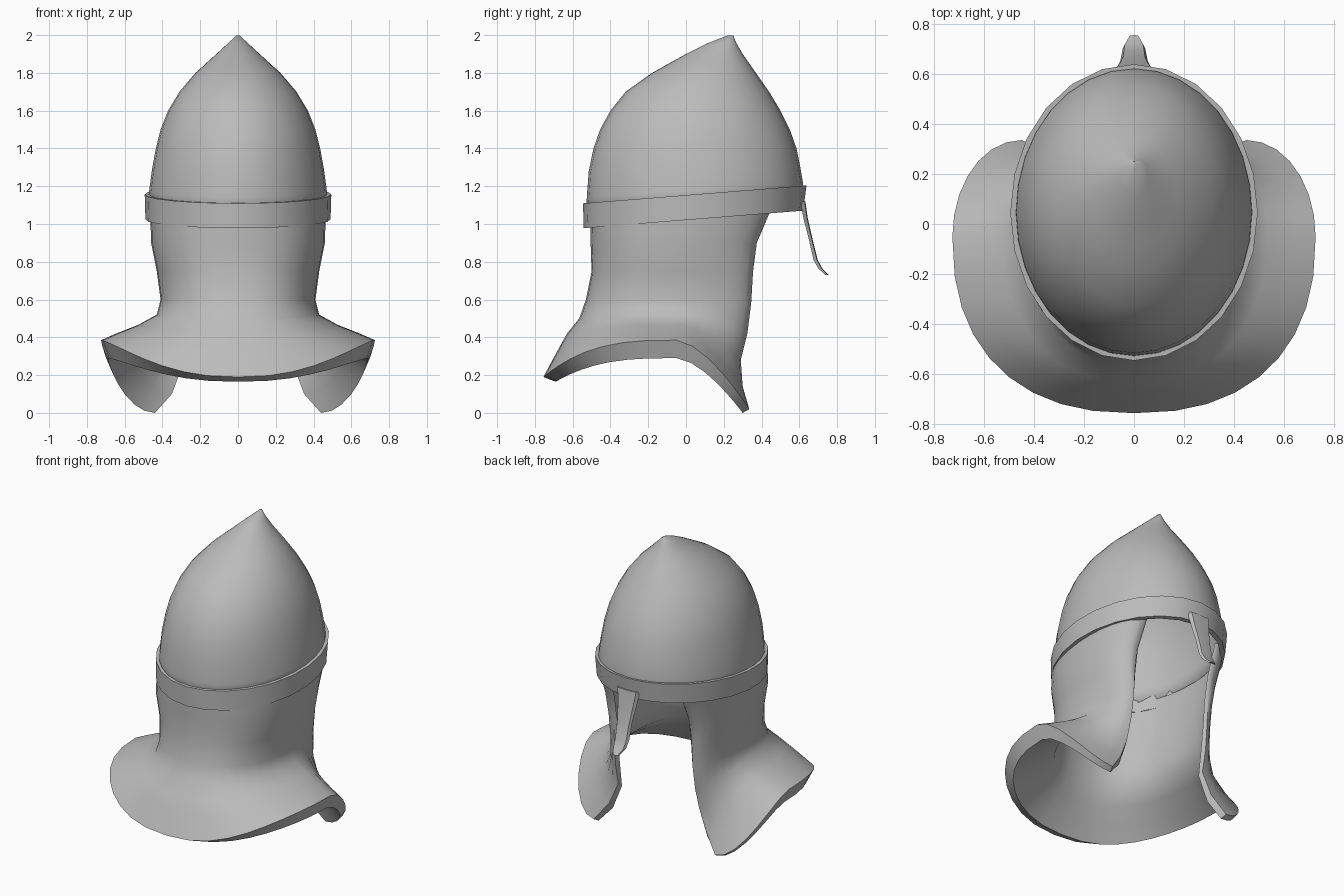
import bpy, bmesh, math

steel = bpy.data.materials.new("grey_steel")
steel.diffuse_color = (0.5, 0.5, 0.5, 1)


def make(name, rings, closed=True, caps=(), angle=40):
    """Skin a list of equal-length point rings; caps are extra index quads."""
    n = len(rings[0])
    verts = [p for r in rings for p in r]
    faces = []
    for i in range(len(rings) - 1):
        for j in range(n if closed else n - 1):
            k = (j + 1) % n
            faces.append((i * n + j, i * n + k, (i + 1) * n + k, (i + 1) * n + j))
    faces += caps
    me = bpy.data.meshes.new(name)
    me.from_pydata(verts, [], faces)
    bm = bmesh.new()
    bm.from_mesh(me)
    bmesh.ops.recalc_face_normals(bm, faces=bm.faces)
    bm.to_mesh(me)
    bm.free()
    me.materials.append(steel)
    ob = bpy.data.objects.new(name, me)
    bpy.context.collection.objects.link(ob)
    bpy.context.view_layer.objects.active = ob
    ob.select_set(True)
    bpy.ops.object.shade_smooth_by_angle(angle=math.radians(angle))
    ob.select_set(False)
    return ob


def ellipse(y0, y1, a, z, tilt=0.0, n=24):
    yc, b = (y0 + y1) / 2, (y1 - y0) / 2
    pts = []
    for j in range(n):
        t = 2 * math.pi * j / n
        y = yc + b * math.sin(t)
        pts.append((a * math.cos(t), y, z + tilt * (y - 0.05)))
    return pts


# Pointed dome: front y, back y, half width, height, tilt
dome_rows = [(-0.53, 0.62, 0.475, 1.08, 0.08), (-0.525, 0.62, 0.47, 1.18, 0.06),
             (-0.515, 0.605, 0.455, 1.29, 0.02), (-0.49, 0.585, 0.435, 1.4, 0),
             (-0.455, 0.55, 0.41, 1.5, 0), (-0.4, 0.50, 0.37, 1.6, 0),
             (-0.32, 0.44, 0.31, 1.7, 0), (-0.18, 0.37, 0.225, 1.8, 0),
             (-0.09, 0.335, 0.17, 1.85, 0), (0.0, 0.3, 0.115, 1.9, 0),
             (0.11, 0.268, 0.055, 1.955, 0), (0.22, 0.25, 0.008, 1.998, 0)]
dome = make("dome", [ellipse(*r, n=32) for r in dome_rows],
            caps=[tuple(range(11 * 32, 12 * 32))], angle=60)
shell = dome.modifiers.new("shell", "SOLIDIFY")
shell.thickness = 0.015
shell.offset = -1

# Tilted brow band
band_rows = [(-0.542, 0.62, 0.49, 1.025, 0.08), (-0.545, 0.638, 0.494, 1.157, 0.08),
             (-0.515, 0.615, 0.465, 1.157, 0.08), (-0.505, 0.59, 0.46, 1.025, 0.08),
             (-0.542, 0.62, 0.49, 1.025, 0.08)]
band = make("brow_band", [ellipse(*r) for r in band_rows])

# Neck curtain: heights at front, side, edge; front y, half width, side y, edge x, edge y
curtain_rows = [
    (1.03, 1.07, 1.10, -0.505, 0.465, 0.05, 0.28, 0.46),
    (0.90, 0.90, 0.90, -0.505, 0.46, 0.0, 0.29, 0.375),
    (0.75, 0.75, 0.75, -0.50, 0.43, 0.0, 0.29, 0.355),
    (0.60, 0.60, 0.58, -0.53, 0.41, 0.0, 0.29, 0.345),
    (0.50, 0.52, 0.42, -0.565, 0.43, 0.0, 0.295, 0.325),
    (0.42, 0.465, 0.28, -0.63, 0.53, -0.02, 0.30, 0.29),
    (0.33, 0.42, 0.14, -0.68, 0.645, -0.04, 0.36, 0.30),
    (0.19, 0.385, 0.02, -0.755, 0.725, -0.05, 0.45, 0.335),
    (0.165, 0.29, 0.0, -0.69, 0.69, -0.05, 0.44, 0.30),
    (0.27, 0.34, 0.10, -0.64, 0.60, -0.04, 0.35, 0.275),
    (0.37, 0.41, 0.26, -0.58, 0.49, -0.02, 0.29, 0.265),
    (0.47, 0.48, 0.42, -0.53, 0.405, 0.0, 0.28, 0.30),
    (0.60, 0.60, 0.58, -0.495, 0.385, 0.0, 0.275, 0.325),
    (0.75, 0.75, 0.75, -0.47, 0.405, 0.0, 0.275, 0.34),
    (0.90, 0.90, 0.90, -0.475, 0.435, 0.0, 0.275, 0.365),
    (1.03, 1.07, 1.10, -0.475, 0.44, 0.05, 0.265, 0.45)]
N, M = 9, 7


def curtain_row(zf, zs, ze, yf, a, ym, xe, ye):
    pts = []
    for j in range(N + 1):                      # front centre to side
        t = math.pi / 2 * j / N
        s, c = math.sin(t) ** 0.85, max(0.0, math.cos(t)) ** 0.85
        pts.append((a * s, ym + (yf - ym) * c, zs + (zf - zs) * c ** 3))
    for j in range(1, M + 1):                   # side to face-opening edge
        t = math.pi / 2 * j / M
        s, c = math.sin(t), math.cos(t)
        pts.append((xe + (a - xe) * c, ym + (ye - ym) * s, zs + (ze - zs) * s ** 1.6))
    return pts


W, last = N + M + 1, len(curtain_rows) - 1
edge = [(i * W + W - 1, (i + 1) * W + W - 1, (last - i) * W - 1, (last - i + 1) * W - 1)
        for i in range(last // 2)]
curtain = make("neck_curtain", [curtain_row(*r) for r in curtain_rows],
               closed=False, caps=edge, angle=55)
mirror = curtain.modifiers.new("mirror", "MIRROR")
mirror.use_clip = True
curtain.modifiers.move(len(curtain.modifiers) - 1, 0)

# Nose guard: half width, inner y, outer y, height
nose_rows = [(0.085, 0.605, 0.632, 1.12), (0.07, 0.622, 0.645, 1.03), (0.055, 0.65, 0.67, 0.92),
             (0.05, 0.675, 0.697, 0.81), (0.045, 0.70, 0.722, 0.765), (0.022, 0.738, 0.755, 0.73)]
nose_rings = [[(-w, yi, z), (0, yi + 0.005, z), (w, yi, z),
               (w * 0.8, yo - 0.004, z), (0, yo, z), (-w * 0.8, yo - 0.004, z)]
              for w, yi, yo, z in nose_rows]
make("nose_guard", nose_rings, caps=[tuple(range(6)), tuple(range(30, 36))])
